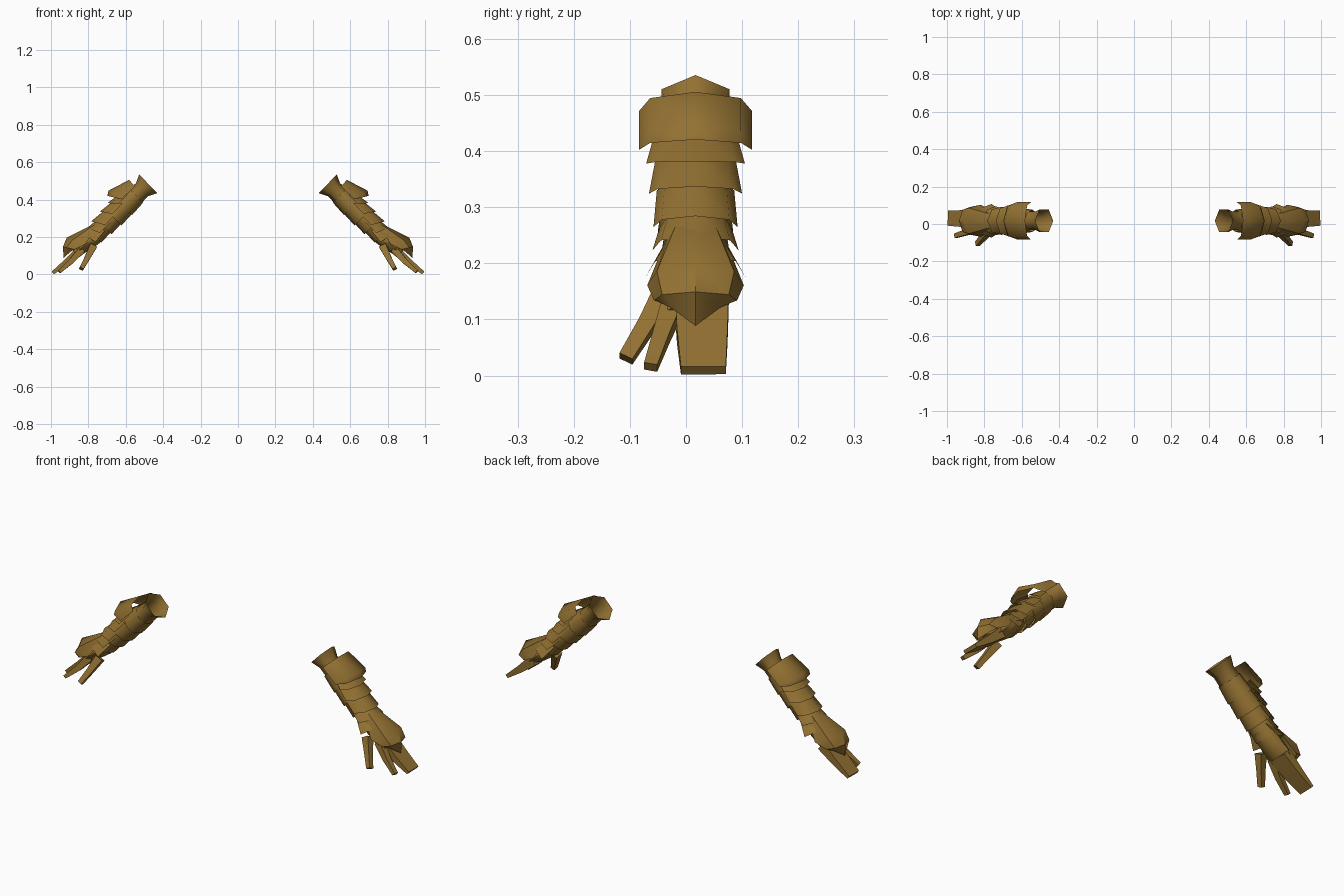
import bpy, bmesh, math
from mathutils import Vector

if "Cube" in bpy.data.objects:
    bpy.data.objects.remove(bpy.data.objects["Cube"])

leather = bpy.data.materials.new("ochre brown")
leather.diffuse_color = (0.29, 0.165, 0.032, 1)
leather.use_nodes = True
leather.node_tree.nodes["Principled BSDF"].inputs["Base Color"].default_value = leather.diffuse_color

U = Vector((0.72, 0, -0.69))   # along the forearm, towards the fingers
V = Vector((0.69, 0, 0.72))    # towards the back of the hand
Y = Vector((0, 1, 0))
ORIGIN = Vector((0.48, 0.017, 0.485))


def arm(s, y, t):
    return ORIGIN + U * s + Y * y + V * t


def loft(name, rings, closed=True, caps=(False, False), angle=65):
    """Skin a list of point rings, then mirror the part to the other arm."""
    bm = bmesh.new()
    rows = [[bm.verts.new(p) for p in r] for r in rings]
    n = len(rows[0])
    for a, b in zip(rows, rows[1:]):
        for i in range(n if closed else n - 1):
            j = (i + 1) % n
            bm.faces.new((a[i], a[j], b[j], b[i]))
    if caps[0]:
        bm.faces.new(rows[0][::-1])
    if caps[1]:
        bm.faces.new(rows[-1])
    bmesh.ops.recalc_face_normals(bm, faces=bm.faces)
    # open shells face outwards from the arm
    if not closed:
        if sum((f.normal * f.calc_area() for f in bm.faces), Vector()).dot(V) < 0:
            bmesh.ops.reverse_faces(bm, faces=bm.faces)
    me = bpy.data.meshes.new(name)
    bm.to_mesh(me)
    bm.free()
    me.materials.append(leather)
    ob = bpy.data.objects.new(name, me)
    bpy.context.collection.objects.link(ob)
    bpy.ops.object.select_all(action='DESELECT')
    ob.select_set(True)
    bpy.context.view_layer.objects.active = ob
    bpy.ops.object.shade_smooth_by_angle(angle=math.radians(angle))
    ob.modifiers.new("other arm", 'MIRROR').use_mirror_merge = False
    return ob


def oval(s, w, h, t=0.0, n=8, y=0.0):
    return [arm(s, y + w * math.sin(2 * math.pi * i / n),
                t + h * math.cos(2 * math.pi * i / n)) for i in range(n)]


def arch(sc, tc, ss, ts, w):
    """Five point arch: crest at (sc, tc), side ends at (ss, ts), half width w."""
    pts = []
    for y, k in ((-1, 0), (-0.8, 0.68), (0, 1), (0.8, 0.68), (1, 0)):
        pts.append(arm(ss + (sc - ss) * k, y * w, ts + (tc - ts) * k))
    return pts


# Flared open cuff and sleeve in overlapping bands
loft("cuff", [oval(0, 0.07, 0.07, n=6), oval(0.045, 0.056, 0.048, n=6),
              oval(0.11, 0.056, 0.05, n=6)])
for i, (s0, s1, r0, r1) in enumerate(((0.09, 0.18, 0.054, 0.061),
                                      (0.17, 0.26, 0.056, 0.062),
                                      (0.25, 0.33, 0.054, 0.059),
                                      (0.32, 0.40, 0.048, 0.054))):
    loft(f"sleeve_band_{i + 1}", [oval(s0, r0 + .006, r0), oval(s1, r1 + .008, r1)])

# Large elbow plate with a turned down lower lip
loft("elbow_plate", [arch(0.06, 0.086, 0.06, 0.038, 0.101),
                     arch(0.18, 0.121, 0.15, 0.040, 0.101),
                     arch(0.203, 0.105, 0.16, 0.038, 0.101)], closed=False)

# Overlapping forearm plates: upper arch, lower arch
plates = [((0.15, 0.066, 0.12, 0.035, 0.074), (0.23, 0.077, 0.19, 0.033, 0.088)),
          ((0.21, 0.064, 0.17, 0.020, 0.072), (0.29, 0.072, 0.25, 0.016, 0.083)),
          ((0.27, 0.060, 0.23, 0.005, 0.069), (0.36, 0.066, 0.32, 0.000, 0.075)),
          ((0.33, 0.050, 0.29, -0.010, 0.060), (0.40, 0.056, 0.37, -0.010, 0.077)),
          ((0.38, 0.044, 0.34, -0.020, 0.055), (0.44, 0.050, 0.42, -0.030, 0.090))]
for i, (up, low) in enumerate(plates):
    loft(f"forearm_plate_{i + 1}", [arch(*up), arch(*low)], closed=False)

# Ridged plate over the back of the hand, ending in a point
loft("hand_plate", [arch(0.365, 0.048, 0.350, 0.025, 0.045),
                    arch(0.515, 0.094, 0.470, 0.000, 0.086),
                    arch(0.563, 0.073, 0.530, 0.020, 0.074),
                    [arm(0.535, -0.068, 0.022), arm(0.553, -0.045, 0.025),
                     arm(0.603, 0, 0.027),
                     arm(0.553, 0.045, 0.025), arm(0.535, 0.068, 0.022)]],
     closed=False, angle=35)

# Palm
loft("palm", [oval(0.36, 0.050, 0.046, -0.006), oval(0.42, 0.058, 0.044, -0.004),
              oval(0.49, 0.066, 0.036, 0.0), oval(0.54, 0.055, 0.022, 0.0)],
     caps=(True, True))


def finger(name, stations):
    """Tapered box through stations of (centre, half width, half thickness)."""
    axis = (Vector(stations[-1][0]) - Vector(stations[0][0])).normalized()
    side = (Y - axis * Y.dot(axis)).normalized()
    up = side.cross(axis)
    rings = []
    for c, w, h in stations:
        c = Vector(c)
        rings.append([c - side * w - up * h, c + side * w - up * h,
                      c + side * w + up * h, c - side * w + up * h])
    loft(name, rings, caps=(True, True), angle=30)


finger("joined_fingers", [((0.835, 0.028, 0.135), 0.048, 0.026),
                          ((0.910, 0.029, 0.070), 0.045, 0.018),
                          ((0.990, 0.031, 0.009), 0.040, 0.009)])
finger("index_finger", [((0.835, -0.020, 0.135), 0.020, 0.018),
                        ((0.890, -0.043, 0.072), 0.015, 0.014),
                        ((0.955, -0.063, 0.015), 0.012, 0.009)])
finger("thumb", [((0.775, -0.035, 0.150), 0.020, 0.020),
                 ((0.805, -0.070, 0.090), 0.015, 0.015),
                 ((0.838, -0.107, 0.030), 0.013, 0.011)])
